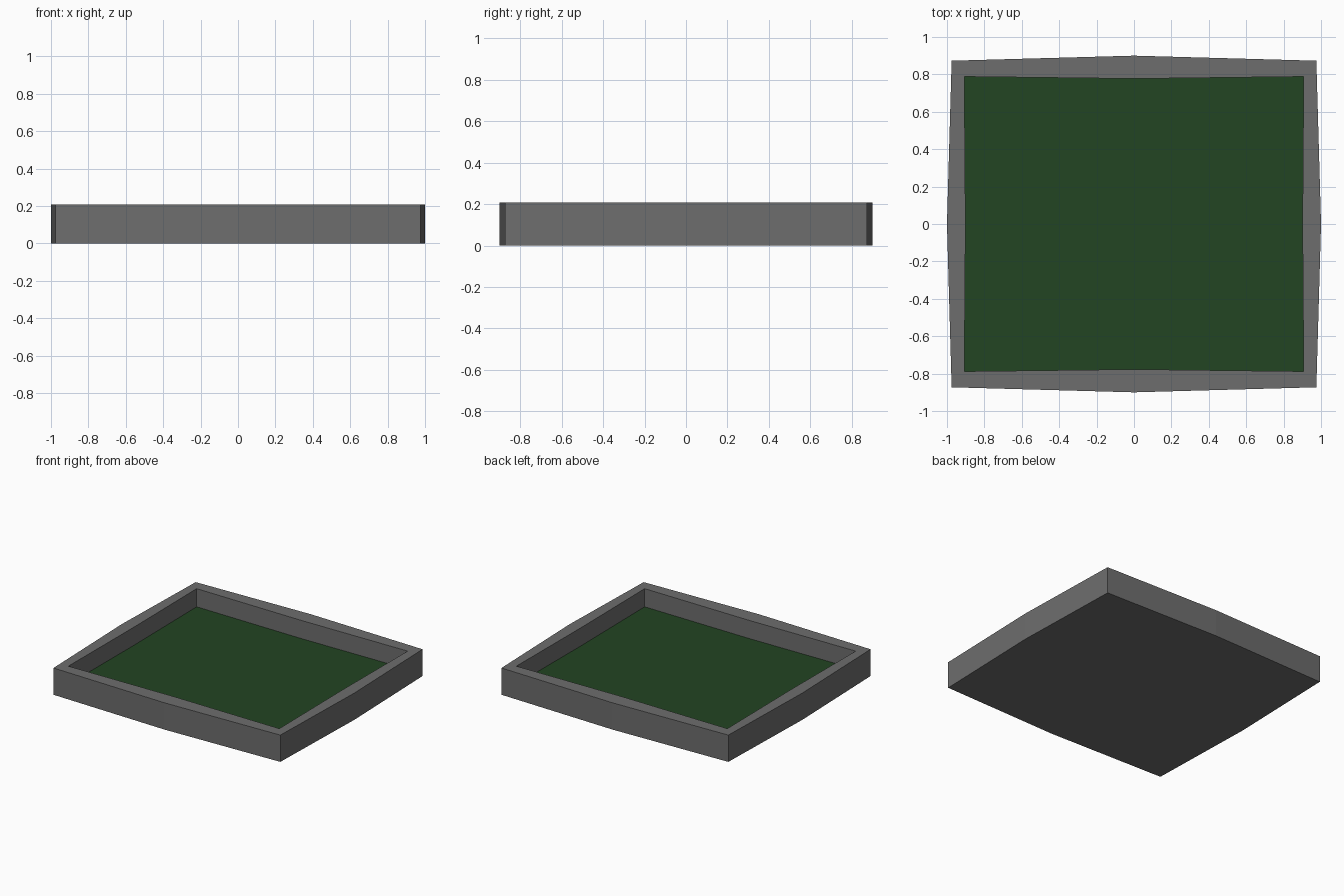
import bpy
import bmesh

if "Cube" in bpy.data.objects:
    bpy.data.objects.remove(bpy.data.objects["Cube"])


def material(name, rgb):
    m = bpy.data.materials.new(name)
    m.diffuse_color = (*rgb, 1.0)
    m.use_nodes = True
    m.node_tree.nodes["Principled BSDF"].inputs["Base Color"].default_value = m.diffuse_color
    return m


grey = material("frame grey", (0.155, 0.155, 0.155))
green = material("felt green", (0.016, 0.058, 0.016))

HEIGHT, FLOOR = 0.208, 0.067


def ring(bm, cx, cy, mx, my, z):
    """Eight points: corners (cx, cy) and side midpoints mx, my."""
    pts = [(mx, 0), (cx, cy), (0, my), (-cx, cy),
           (-mx, 0), (-cx, -cy), (0, -my), (cx, -cy)]
    return [bm.verts.new((x, y, z)) for x, y in pts]


# Tray: bowed outer wall, slightly pinched inner wall, sunken green floor
bm = bmesh.new()
outer = (0.975, 0.873, 1.0, 0.9)
inner = (0.907, 0.788, 0.901, 0.777)
rings = [ring(bm, *outer, 0), ring(bm, *outer, HEIGHT),
         ring(bm, *inner, HEIGHT), ring(bm, *inner, FLOOR)]
for a, b in zip(rings, rings[1:]):
    for i in range(8):
        j = (i + 1) % 8
        bm.faces.new((a[i], a[j], b[j], b[i]))
bm.faces.new(rings[0][::-1])
bm.faces.new(rings[-1]).material_index = 1
bm.normal_update()

mesh = bpy.data.meshes.new("table_top_tray")
bm.to_mesh(mesh)
bm.free()
mesh.materials.append(grey)
mesh.materials.append(green)
tray = bpy.data.objects.new("table_top_tray", mesh)
bpy.context.collection.objects.link(tray)
